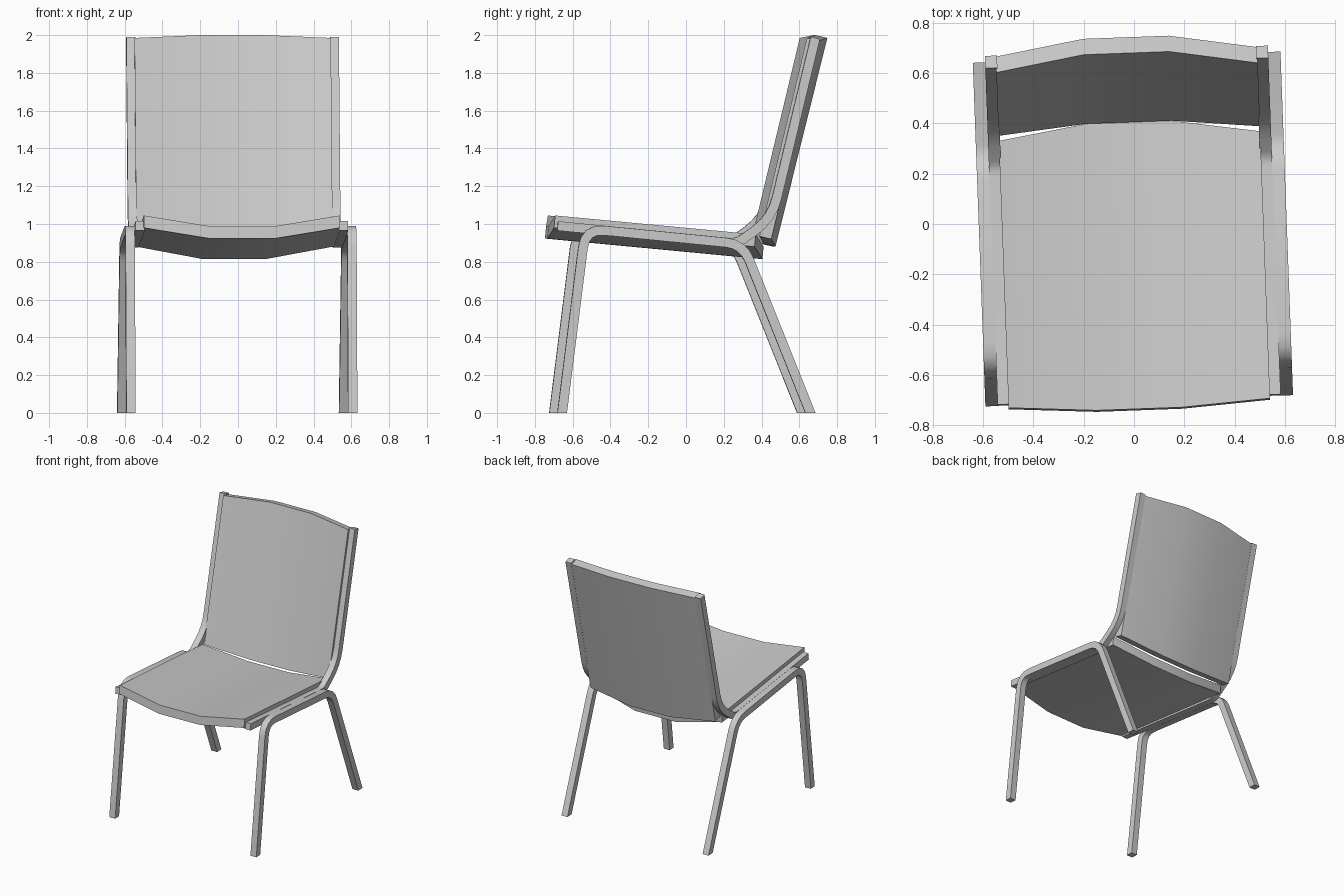
import bpy, math
from mathutils import Vector, Matrix

if "Cube" in bpy.data.objects:
    bpy.data.objects.remove(bpy.data.objects["Cube"])

# whole chair is turned slightly about z
TURN = Matrix.Rotation(math.radians(2.1), 4, 'Z')
CX = -0.005


def make(name, verts, faces, angle):
    me = bpy.data.meshes.new(name)
    me.from_pydata(verts, [], faces)
    me.transform(Matrix.Translation((CX, 0, 0)))
    me.transform(TURN)
    ob = bpy.data.objects.new(name, me)
    bpy.context.collection.objects.link(ob)
    bpy.ops.object.select_all(action='DESELECT')
    ob.select_set(True)
    bpy.context.view_layer.objects.active = ob
    bpy.ops.object.mode_set(mode='EDIT')
    bpy.ops.mesh.select_all(action='SELECT')
    bpy.ops.mesh.normals_make_consistent(inside=False)
    bpy.ops.object.mode_set(mode='OBJECT')
    bpy.ops.object.shade_smooth_by_angle(angle=math.radians(angle))
    return ob


def rounded(points, radii, seg=4):
    # polyline in (y, z) with softened corners
    p = [Vector(q) for q in points]
    out = [p[0]]
    for i in range(1, len(p) - 1):
        a = p[i] + (p[i - 1] - p[i]).normalized() * radii[i - 1]
        b = p[i] + (p[i + 1] - p[i]).normalized() * radii[i - 1]
        for k in range(seg + 1):
            t = k / seg
            out.append(a * (1 - t) ** 2 + p[i] * 2 * t * (1 - t) + b * t * t)
    return out + [p[-1]]


def square_bar(name, path, x0, x1, w=0.05, flat_ends=False):
    # mitred square bar swept along a path in the side plane
    verts, faces = [], []
    n = len(path)
    for i, p in enumerate(path):
        d0 = (path[i] - path[i - 1]).normalized() if i else None
        d1 = (path[i + 1] - path[i]).normalized() if i < n - 1 else None
        a, b = d0 or d1, d1 or d0
        t = (a + b).normalized()
        m = Vector((-t.y, t.x))
        off = m * (w / 2 / m.dot(Vector((-a.y, a.x))))
        if flat_ends and i in (0, n - 1):
            off = Vector((-math.copysign(w / 2 / abs(a.y), a.y), 0))
        for x, s in ((x0, 1), (x1, 1), (x1, -1), (x0, -1)):
            q = p + off * s
            verts.append((x, q.x, q.y))
    for i in range(n - 1):
        for k in range(4):
            l = (k + 1) % 4
            faces.append((4 * i + k, 4 * i + l, 4 * i + 4 + l, 4 * i + 4 + k))
    faces += [(0, 1, 2, 3), tuple(range(4 * n - 4, 4 * n))]
    return make(name, verts, faces, 35)


def shell(name, edge, middle, thick):
    # three-facet curved slab: (y, z) ends of its edge line and middle line
    cols = [(-0.52, edge), (-0.17, middle), (0.17, middle), (0.52, edge)]
    verts, faces = [], []
    for x, line in cols:
        (ya, za), (yb, zb) = line
        dy, dz = thick
        verts += [(x, ya, za), (x, yb, zb),
                  (x, yb + dy, zb + dz), (x, ya + dy, za + dz)]
    for i in range(3):
        for k in range(4):
            l = (k + 1) % 4
            faces.append((4 * i + k, 4 * i + l, 4 * i + 4 + l, 4 * i + 4 + k))
    faces += [(0, 1, 2, 3), (12, 13, 14, 15)]
    return make(name, verts, faces, 40)


# side frames: outer leg bow and inner seat-and-back rail
leg_path = rounded([(-0.678, 0), (-0.555, 0.975), (0.28, 0.893), (0.637, 0)],
                   [0.1, 0.09])
rail_path = rounded([(-0.70, 0.99), (0.25, 0.897), (0.435, 1.03),
                     (0.665, 1.985)], [0.04, 0.11])
for side, s in (("left", -1), ("right", 1)):
    square_bar(side + "_leg_frame", leg_path, s * 0.563, s * 0.612,
               flat_ends=True)
    square_bar(side + "_seat_back_rail", rail_path, s * 0.515, s * 0.563)

# seat and backrest shells
shell("seat", [(-0.712, 1.045), (0.35, 0.945)],
      [(-0.735, 0.988), (0.405, 0.88)], (-0.006, -0.065))
shell("backrest", [(0.622, 1.985), (0.37, 0.935)],
      [(0.68, 2.0), (0.405, 0.895)], (0.063, -0.015))
